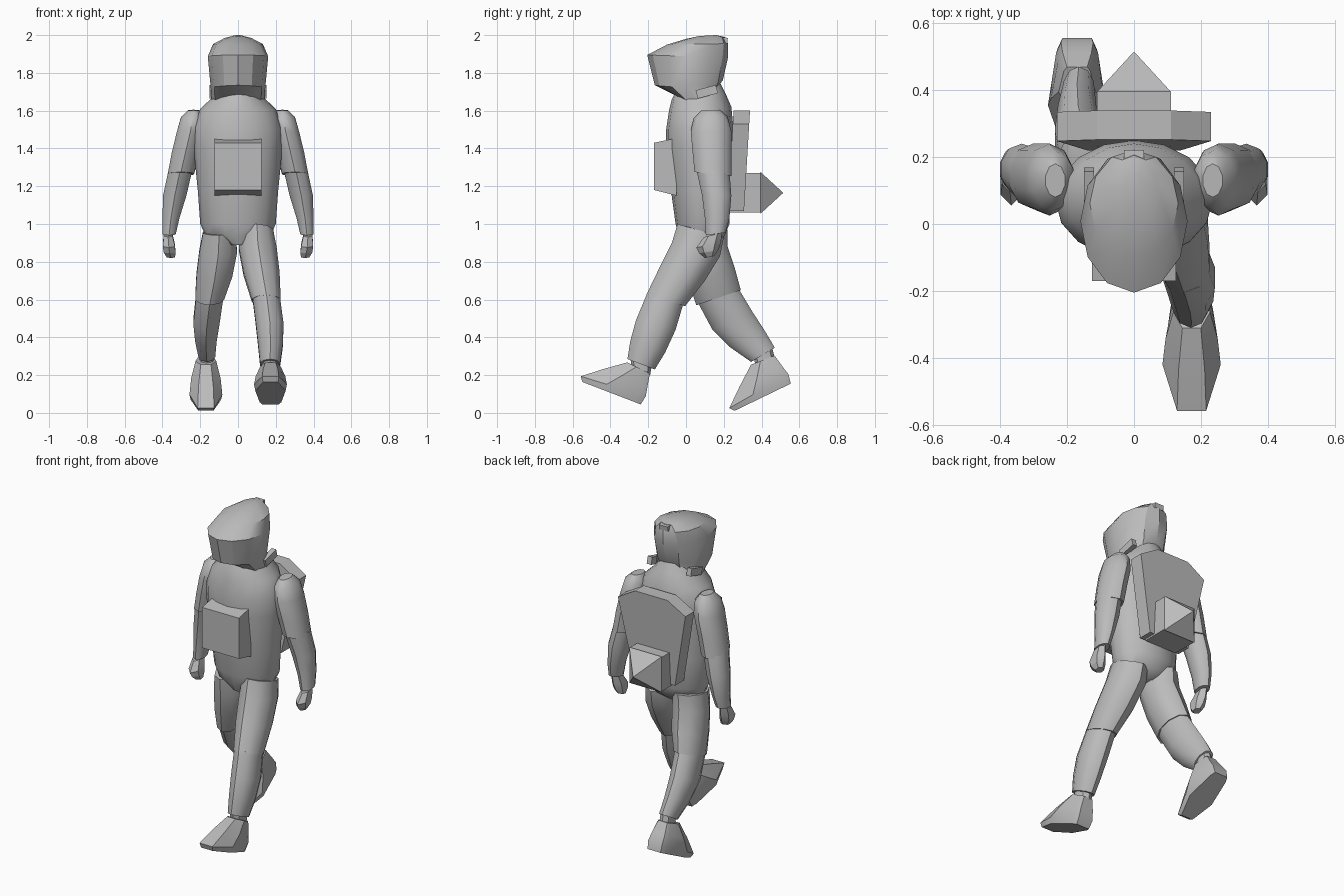
import bpy, bmesh
from math import sin, cos, pi, radians
from mathutils import Vector, Matrix

if "Cube" in bpy.data.objects:
    bpy.data.objects.remove(bpy.data.objects["Cube"])

suit = bpy.data.materials.new("suit grey")
suit.use_nodes = True
suit.diffuse_color = (0.5, 0.5, 0.5, 1)
suit.node_tree.nodes["Principled BSDF"].inputs["Base Color"].default_value = (0.5, 0.5, 0.5, 1)


def finish(name, bm, smooth=None):
    bmesh.ops.recalc_face_normals(bm, faces=bm.faces)
    mesh = bpy.data.meshes.new(name)
    bm.to_mesh(mesh)
    bm.free()
    obj = bpy.data.objects.new(name, mesh)
    bpy.context.collection.objects.link(obj)
    mesh.materials.append(suit)
    if smooth:
        bpy.ops.object.select_all(action='DESELECT')
        obj.select_set(True)
        bpy.context.view_layer.objects.active = obj
        bpy.ops.object.shade_smooth_by_angle(angle=radians(smooth))
    return obj


def skin(name, rings, smooth=None):
    """Join rings of points into a closed skin."""
    bm = bmesh.new()
    loops = [[bm.verts.new(p) for p in ring] for ring in rings]
    n = len(loops[0])
    for a, b in zip(loops, loops[1:]):
        for i in range(n):
            j = (i + 1) % n
            bm.faces.new((a[i], a[j], b[j], b[i]))
    bm.faces.new(loops[0])
    bm.faces.new(loops[-1])
    return finish(name, bm, smooth)


def body(name, sections, sides=12, smooth=40):
    """Section: front y, front z, back y, back z, centre x, half width, optional side drop."""
    rings = []
    for yf, zf, yb, zb, x, w, *drop in sections:
        d = drop[0] if drop else 0
        ring = []
        for i in range(sides):
            a = 2 * pi * i / sides
            f = (1 - cos(a)) / 2
            ring.append((x + w * sin(a), yf + (yb - yf) * f,
                         zf + (zb - zf) * f - d * sin(a) ** 2))
        rings.append(ring)
    return skin(name, rings, smooth)


def box(name, size, location, tilt=0):
    bm = bmesh.new()
    bmesh.ops.create_cube(bm, size=1)
    bmesh.ops.transform(bm, verts=bm.verts, matrix=Matrix.Translation(location)
                        @ Matrix.Rotation(tilt, 4, 'X') @ Matrix.Diagonal((*size, 1)))
    return finish(name, bm)


# Torso with neck and hips
body("torso", [
    (-.02, .89, .15, .89, 0, .05),
    (-.04, .94, .2, .93, 0, .17),
    (-.055, 1.0, .23, 1.0, 0, .2),
    (-.08, 1.18, .235, 1.18, 0, .213),
    (-.105, 1.4, .245, 1.4, 0, .235),
    (-.105, 1.5, .25, 1.52, 0, .235),
    (-.09, 1.6, .24, 1.62, 0, .2),
    (-.075, 1.66, .21, 1.69, 0, .13),
    (-.05, 1.71, .18, 1.75, 0, .1)], 16)

# Helmet: sloped dome, brim, visor and flared lower edge
body("helmet", [
    (-.05, 1.68, .17, 1.73, 0, .14, .055),
    (-.165, 1.735, .195, 1.76, 0, .145, .02),
    (-.205, 1.895, .222, 1.88, 0, .16),
    (-.1, 1.95, .222, 1.955, 0, .132),
    (0, 1.98, .205, 1.99, 0, .07),
    (.07, 1.995, .16, 2.0, 0, .02)], 12, 32)
box("helmet_button", (.06, .09, .03), (0, .175, 1.975), radians(-6))

# Chest pack tapering toward its front
skin("chest_pack", [[(-.125, y, b), (.125, y, b), (.125, y, t), (-.125, y, t)]
                    for y, b, t in ((-.17, 1.18, 1.43), (-.05, 1.15, 1.455))])

# Backpack: leaning plate with cut upper corners
outline = [(.11, 1.6), (.23, 1.53), (.14, 1.07)]
outline += [(-x, z) for x, z in reversed(outline)]
skin("backpack", [[(x, y + (z - 1.07) * .06, z) for x, z in outline] for y in (.22, .307)])
skin("backpack_box", [[(sx * .11, y, z) for sx, z in ((-1, 1.06), (1, 1.06), (1, 1.27), (-1, 1.27))]
                      for y in (.23, .395)])
bm = bmesh.new()
bmesh.ops.create_cone(bm, segments=4, radius1=.11 * 2 ** .5, radius2=0, depth=.12, cap_ends=True)
bmesh.ops.transform(bm, verts=bm.verts, matrix=Matrix.Translation((0, .455, 1.165))
                    @ Matrix.Rotation(-pi / 2, 4, 'X') @ Matrix.Rotation(pi / 4, 4, 'Z'))
finish("backpack_nozzle", bm)

# Arms and helmet side pods, one of each per side
for side, s in (("left", 1), ("right", -1)):
    box(side + "_helmet_pod", (.03, .11, .045), (s * .135, .11, 1.7), radians(15))
    body(side + "_upper_arm", [
        (.08, 1.6, .18, 1.605, s * .235, .03),
        (.04, 1.56, .22, 1.57, s * .24, .065),
        (.025, 1.49, .24, 1.49, s * .252, .075),
        (.035, 1.38, .24, 1.38, s * .278, .076),
        (.045, 1.275, .24, 1.255, s * .302, .073)], 10)
    body(side + "_forearm", [
        (.055, 1.29, .23, 1.28, s * .305, .066),
        (.085, 1.15, .24, 1.15, s * .335, .065),
        (.1, 1.03, .23, 1.03, s * .355, .047),
        (.105, .94, .21, .955, s * .365, .037)], 10)
    body(side + "_hand", [
        (.095, .93, .19, .955, s * .37, .027),
        (.055, .875, .185, .9, s * .366, .037),
        (.07, .845, .17, .86, s * .362, .036),
        (.1, .82, .15, .83, s * .355, .025)], 6, 20)

# Striding legs: the left one leads, the right one trails
body("left_thigh", [
    (-.045, 1.0, .2, .93, .1, .09),
    (-.075, .9, .18, .83, .105, .105),
    (-.14, .77, .1, .7, .125, .1),
    (-.21, .625, -.005, .565, .15, .08)], 10)
body("left_shin", [
    (-.205, .635, -.015, .575, .15, .076),
    (-.265, .49, -.055, .44, .168, .077),
    (-.295, .38, -.11, .32, .172, .068),
    (-.31, .285, -.165, .23, .17, .056)], 10)
body("right_thigh", [
    (-.035, .94, .22, .97, -.1, .09),
    (-.02, .83, .22, .88, -.105, .105),
    (.01, .7, .26, .76, -.125, .1),
    (.055, .57, .29, .65, -.15, .08)], 10)
body("right_shin", [
    (.065, .58, .28, .655, -.15, .076),
    (.14, .44, .355, .53, -.167, .073),
    (.23, .35, .42, .43, -.17, .06),
    (.345, .27, .47, .345, -.165, .047)], 10)

# Boots: ankle, bulge and sole rings placed by heel point and pitch
def boot(name, x, heel, pitch):
    toe = Vector((0, -cos(pitch), sin(pitch)))
    up = Vector((0, sin(pitch), cos(pitch)))
    half = [(0, .55), (.1, .72), (.6, 1), (1, .5)]
    plan = half + [(t, -w) for t, w in reversed(half)]
    rings = []
    for start, end, width, low, high in ((0, .33, .08, 0, 0), (-.01, .35, .087, .05, .025),
                                         (.0, .25, .078, .1, .105), (.013, .146, .055, .171, .182)):
        rings.append([Vector((x, *heel)) + toe * (start + (end - start) * t)
                      + up * (low + (high - low) * t) + Vector((w * width, 0, 0)) for t, w in plan])
    skin(name, rings, 30)


boot("left_boot", .172, (-.24, .045), radians(21))
boot("right_boot", -.17, (.555, .155), radians(-25.8))

# Ankle joints
body("left_ankle", [(-.295, .31, -.18, .26, .17, .045), (-.29, .24, -.19, .2, .17, .045)], 8)
body("right_ankle", [(.36, .29, .455, .35, -.165, .04), (.37, .24, .47, .29, -.165, .04)], 8)
